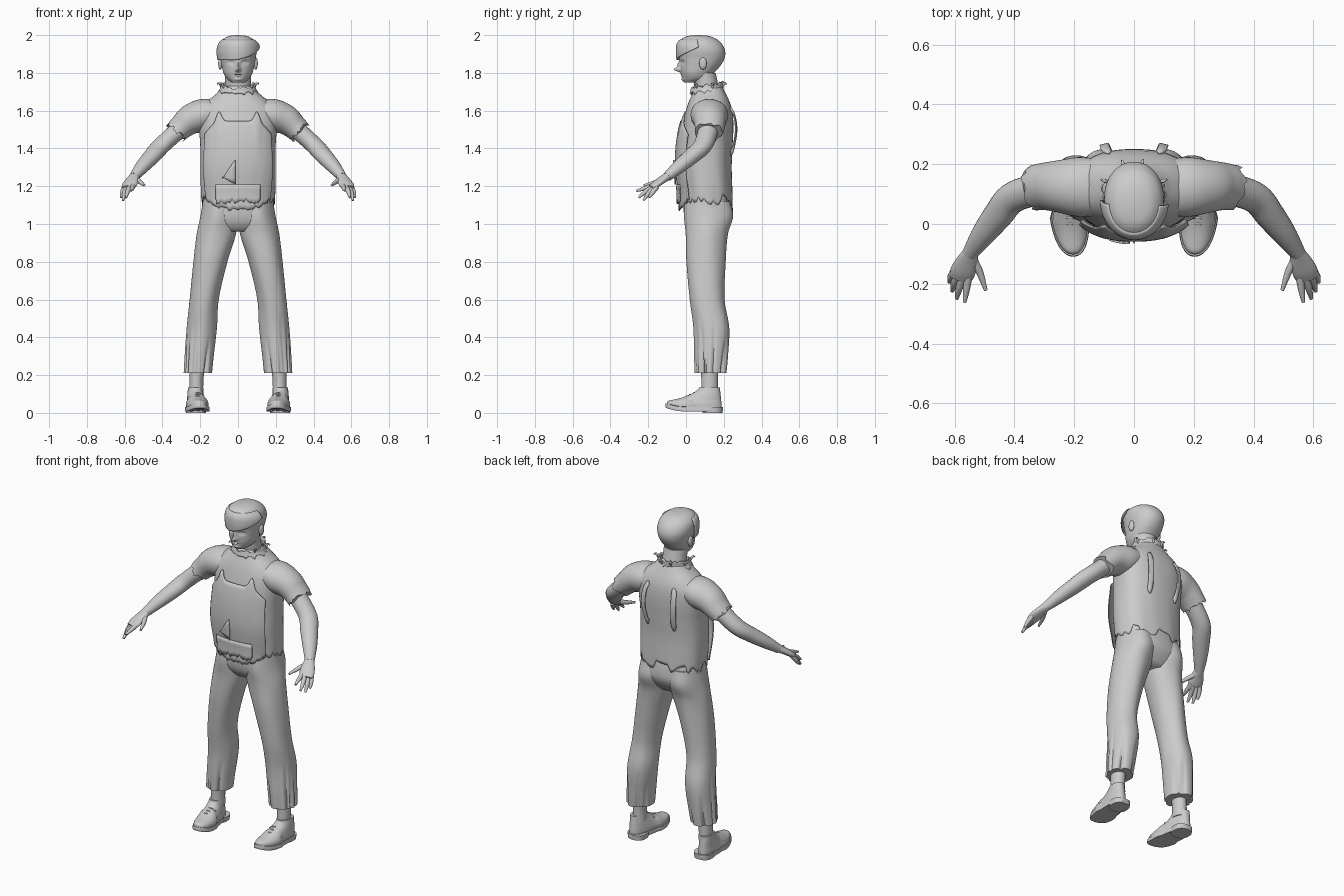
import bpy, bmesh, random
from math import sin, cos, pi, radians, exp
from mathutils import Vector

random.seed(4)
cube = bpy.data.objects.get("Cube")
if cube:
    bpy.data.objects.remove(cube)

mat = bpy.data.materials.new("pale_grey")
mat.use_nodes = True
mat.diffuse_color = (0.6, 0.6, 0.6, 1)
mat.node_tree.nodes["Principled BSDF"].inputs["Base Color"].default_value = (0.6, 0.6, 0.6, 1)


def curve(keys, t):
    """Smooth interpolation through keys (t, values...)."""
    n = len(keys) - 1
    t = min(max(t, keys[0][0]), keys[n][0])
    i = next(k for k in range(n) if t <= keys[k + 1][0])
    a, b = keys[i], keys[i + 1]
    p, q = keys[max(i - 1, 0)], keys[min(i + 2, n)]
    h = b[0] - a[0]
    s = (t - a[0]) / h
    out = []
    for j in range(1, len(a)):
        m0 = (b[j] - p[j]) / (b[0] - p[0]) * h
        m1 = (q[j] - a[j]) / (q[0] - a[0]) * h
        out.append((2*s**3 - 3*s*s + 1) * a[j] + (s**3 - 2*s*s + s) * m0
                   + (3*s*s - 2*s**3) * b[j] + (s**3 - s*s) * m1)
    return out


def spow(v, e):
    return (1 if v >= 0 else -1) * abs(v) ** e


def finish(name, rows, closed, caps, thick=0, angle=50):
    """Skin rows of points into a smooth-shaded object."""
    bm = bmesh.new()
    grid = [[bm.verts.new(p) for p in row] for row in rows]
    n = len(grid[0])
    for r0, r1 in zip(grid, grid[1:]):
        for i in range(n if closed else n - 1):
            k = (i + 1) % n
            bm.faces.new((r0[i], r0[k], r1[k], r1[i]))
    if caps:
        bm.faces.new(grid[0])
        bm.faces.new(grid[-1])
    bmesh.ops.recalc_face_normals(bm, faces=bm.faces)
    me = bpy.data.meshes.new(name)
    bm.to_mesh(me)
    bm.free()
    me.materials.append(mat)
    ob = bpy.data.objects.new(name, me)
    bpy.context.collection.objects.link(ob)
    if thick:
        mod = ob.modifiers.new("thickness", "SOLIDIFY")
        mod.thickness = thick
        mod.offset = 0
    bpy.ops.object.select_all(action="DESELECT")
    ob.select_set(True)
    bpy.context.view_layer.objects.active = ob
    bpy.ops.object.shade_smooth_by_angle(angle=radians(angle))
    return ob


def shell(name, prof, lo, hi, arc=(0, 360), off=lambda v: 0, segs=48, rows=24,
          e=1.0, s=1, tweak=None, caps=True, thick=0):
    """Skin around a stack of sections (z, cx, cy, rx, ry); lo and hi may vary with u in -1..1."""
    closed = arc[1] - arc[0] == 360
    count = segs if closed else segs + 1
    lows = [lo(2 * i / segs - 1) if callable(lo) else lo for i in range(count)]
    highs = [hi(2 * i / segs - 1) if callable(hi) else hi for i in range(count)]
    grid = []
    for r in range(rows + 1):
        v, row = r / rows, []
        for i in range(count):
            a = radians(arc[0] + (arc[1] - arc[0]) * i / segs)
            z = lows[i] + (highs[i] - lows[i]) * v
            cx, cy, rx, ry = curve(prof, z)
            d = off(v)
            p = Vector((s * (cx + (rx + d) * spow(cos(a), e)), cy + (ry + d) * spow(sin(a), e), z))
            row.append(tweak(p, a, v, Vector((s * cx, cy, z))) if tweak else p)
        grid.append(row)
    return finish(name, grid, closed, closed and caps, thick)


def tube(name, path, s=1, segs=20, steps=5, jag=0):
    """Tube along points (x, y, z, horizontal radius, other radius)."""
    keys = [(i, *p) for i, p in enumerate(path)]
    total = (len(path) - 1) * steps
    pts = [curve(keys, i / steps) for i in range(total + 1)]
    grid = []
    for i, p in enumerate(pts):
        t = (Vector(pts[min(i + 1, total)][:3]) - Vector(pts[max(i - 1, 0)][:3])).normalized()
        u = t.cross(Vector((0, 0, 1))).normalized()
        w = u.cross(t)
        row = []
        for k in range(segs):
            a = 2 * pi * k / segs
            q = Vector(p[:3]) + u * p[3] * cos(a) + w * p[4] * sin(a)
            if i == total:
                q += t * random.uniform(-jag, jag)
            row.append((s * q.x, q.y, q.z))
        grid.append(row)
    return finish(name, grid, True, True)


def ball(name, loc, size):
    prof = [(loc[2] + size[2] * sin(b), loc[0], loc[1], size[0] * cos(b), size[1] * cos(b))
            for b in [pi * (k / 10 - 0.5) * 0.98 for k in range(11)]]
    return shell(name, prof, prof[0][0], prof[-1][0], segs=16, rows=12)


# Head with sculpted face
HEAD = [(1.75, 0, .03, .035, .04), (1.77, 0, .055, .06, .073), (1.80, 0, .062, .077, .087),
        (1.84, 0, .077, .087, .107), (1.88, 0, .085, .094, .12), (1.92, 0, .083, .1, .123),
        (1.96, 0, .073, .093, .112), (1.985, 0, .068, .07, .083), (1.996, 0, .066, .044, .052),
        (2.0, 0, .065, .01, .012)]
# bumps: x, z, width, height, push along y
FACE = [(0, 1.817, .011, .011, -.034), (0, 1.84, .009, .02, -.016), (.037, 1.855, .017, .011, .012),
        (-.037, 1.855, .017, .011, .012), (.037, 1.853, .009, .006, -.006), (-.037, 1.853, .009, .006, -.006),
        (0, 1.793, .018, .004, -.006), (0, 1.784, .016, .004, -.006), (0, 1.788, .022, .002, .006),
        (0, 1.765, .02, .008, -.008)]


def sculpt(p, a, v, c):
    if p.y < c.y:
        p.y += sum(d * exp(-((p.x - x) / w) ** 2 - ((p.z - z) / h) ** 2) for x, z, w, h, d in FACE)
    return p


shell("head", HEAD, 1.75, 2.0, segs=96, rows=70, tweak=sculpt, e=.95)
shell("hair_fringe", HEAD, lambda u: 1.868 + .06 * max(0, u + .1) ** 1.5, 1.975, (-178, -5),
      lambda v: .013 * (1 - v ** 2) + .001, segs=40, rows=14, thick=.006)
NECK = [(1.66, 0, .12, .085, .08), (1.72, 0, .11, .07, .066), (1.80, 0, .095, .068, .062)]
shell("neck", NECK, 1.66, 1.80, segs=32, rows=8)
for s, side in ((1, "left"), (-1, "right")):
    ball(side + "_ear", (s * .094, .09, 1.85), (.011, .02, .033))

# Shirt body with a torn hem
TORSO = [(1.05, 0, .112, .19, .137), (1.15, 0, .113, .195, .132), (1.3, 0, .105, .197, .135),
         (1.42, 0, .108, .198, .137), (1.52, 0, .115, .205, .134), (1.6, 0, .122, .2, .121),
         (1.65, 0, .123, .16, .105), (1.69, 0, .122, .11, .086), (1.73, 0, .115, .078, .073)]


def folds(p, a, v, c):
    k = 1 - .02 * max(0, sin(7 * a + 5 * p.z)) * (1 - v) ** 2
    return c + (p - c) * k


shell("shirt", TORSO, lambda u: 1.13 + random.uniform(-.035, .03), 1.73, segs=64, rows=32,
      e=.85, tweak=folds, caps=False, thick=.004)


# Loose front panel with two top points and a pocket
def panel_top(u):
    return 1.545 + .05 * exp(-((abs(u) - .45) / .1) ** 2) - .14 * max(0, abs(u) - .5)


shell("front_panel", TORSO, lambda u: 1.075 + .06 * u * u + random.uniform(-.008, .008), panel_top,
      (-142, -38), lambda v: .014 + .012 * sin(pi * v), segs=40, rows=20, e=.85, thick=.005)
shell("pocket", TORSO, lambda u: 1.12 + random.uniform(-.015, .01), 1.21,
      (-118, -62), lambda v: .028, segs=20, rows=4, e=.85, thick=.006)
shell("torn_patch", TORSO, lambda u: 1.23 - .02 * u, lambda u: 1.29 + .05 * u,
      (-107, -92), lambda v: .034, segs=4, rows=4, e=.85, thick=.006)
for s, side in ((1, "left"), (-1, "right")):
    mid = 90 - s * 22
    shell(side + "_back_strip", TORSO, lambda u: 1.36 + .03 * u * u, lambda u: 1.62 - .02 * u * u,
          (mid - 4, mid + 4), lambda v: .005 + .022 * sin(pi * v) ** .6, segs=6, rows=16, e=.85, thick=.006)

# Frayed collar with loose threads
COLLAR = [(1.69, 0, .113, .108, .09), (1.72, 0, .112, .09, .082), (1.76, 0, .115, .09, .082)]
shell("collar", COLLAR, lambda u: 1.70 - .012 * sin(u * pi) + random.uniform(-.01, .01),
      lambda u: 1.735 - .015 * sin(u * pi) + random.uniform(-.008, .008),
      segs=40, rows=5, caps=False, thick=.008)
for i, a in enumerate((20, 75, 110, 160, 215, 320)):
    x, y = cos(radians(a)), sin(radians(a))
    tube("collar_thread_%d" % i, [(.09 * x, .112 + .08 * y, 1.72, .006, .006),
                                  (.105 * x, .112 + .095 * y, 1.745, .006, .006),
                                  (.118 * x, .112 + .108 * y, 1.74, .003, .003)], segs=8, steps=3)

# Hips under the shirt
HIPS = [(.95, 0, .11, .1, .07), (1.0, 0, .112, .185, .11), (1.06, 0, .118, .192, .13), (1.2, 0, .11, .18, .12)]
shell("hips", HIPS, .96, 1.2, rows=14, e=.9)

LEG = [(.21, .212, .13, .075, .084), (.3, .205, .133, .077, .09), (.45, .192, .135, .08, .095),
       (.6, .18, .112, .077, .092), (.8, .146, .105, .09, .104), (.95, .113, .11, .104, .112),
       (1.04, .1, .12, .098, .13), (1.12, .095, .115, .09, .12)]
dents = [(random.uniform(0, 2 * pi), random.uniform(.08, .15), random.uniform(.15, .38)) for _ in range(13)]


def tatters(p, a, v, c):
    k = 1 + .012 * sin(5 * a + 8 * p.z)
    for da, w, top in dents:
        d = (a - da + pi) % (2 * pi) - pi
        k -= .13 * exp(-(d / w) ** 2) * max(0, 1 - v / top)
    return c + (p - c) * k


# Shoe sections from sole to ankle opening
SOLE = [(0, .218, .045, .06, .145), (.012, .218, .043, .066, .152), (.032, .218, .043, .064, .15)]
UPPER = [(.025, .218, .043, .06, .146), (.05, .218, .047, .06, .141), (.07, .218, .068, .055, .118),
         (.09, .219, .094, .05, .09), (.115, .22, .117, .044, .064), (.135, .22, .125, .041, .054)]
ANKLE = [(.1, .22, .125, .037, .045), (.18, .22, .125, .037, .044), (.4, .2, .125, .05, .055)]


def toe_lift(p, a, v, c):
    if p.y < -.01:
        p.z += .02 * ((-.01 - p.y) / .1) ** 2
    p.x = c.x + (p.x - c.x) * (1 if p.y < .03 else .86)
    p.x -= (1 if c.x > 0 else -1) * .1 * (.04 - p.y)
    return p


for s, side in ((1, "left"), (-1, "right")):
    # Trouser leg, ankle and shoe
    shell(side + "_trouser_leg", LEG, .21, 1.12, segs=80, rows=50, s=s, tweak=tatters)
    shell(side + "_ankle", ANKLE, .1, .4, segs=24, rows=8, s=s)
    shell(side + "_shoe_sole", SOLE, .008, .032, rows=4, s=s, tweak=toe_lift, e=.9)
    shell(side + "_shoe_upper", UPPER, .025, .135, rows=16, s=s, tweak=toe_lift, e=.9)
    HEEL = [(0, .222, .14, .052, .053), (.03, .222, .142, .055, .053)]
    shell(side + "_shoe_heel", HEEL, 0, .03, segs=32, rows=2, s=s, e=.8)
    for i in range(3):
        y, z = .0 + .02 * i, .082 + .01 * i
        tube("%s_lace_%d" % (side, i), [(.18, y + .006, z - .012, .004, .004), (.214, y, z + .006, .004, .004),
                                        (.248, y + .006, z - .012, .004, .004)], s, 8, 4)
    # Sleeve and bare arm
    tube(side + "_sleeve", [(.09, .123, 1.6, .09, .06), (.18, .124, 1.578, .1, .085), (.25, .126, 1.553, .088, .08),
                            (.295, .126, 1.518, .08, .068), (.328, .122, 1.487, .076, .062)], s, 32, 5, .014)
    tube(side + "_arm", [(.26, .125, 1.545, .055, .05), (.34, .112, 1.475, .053, .047), (.41, .085, 1.41, .052, .045),
                         (.455, .03, 1.36, .049, .042), (.505, -.035, 1.305, .04, .036),
                         (.55, -.1, 1.25, .026, .025)], s, 24, 5)
    # Hand
    tube(side + "_palm", [(.545, -.092, 1.257, .025, .023), (.558, -.125, 1.235, .036, .02),
                          (.573, -.16, 1.21, .042, .018), (.582, -.185, 1.192, .036, .013)], s, 20, 4)
    fingers = {"thumb": ((.535, -.125, 1.235), (.515, -.165, 1.22), (.496, -.222, 1.205)),
               "index_finger": ((.553, -.165, 1.208), (.56, -.215, 1.19), (.567, -.262, 1.175)),
               "middle_finger": ((.57, -.17, 1.2), (.585, -.215, 1.17), (.593, -.25, 1.14)),
               "ring_finger": ((.587, -.165, 1.196), (.602, -.2, 1.16), (.608, -.225, 1.125)),
               "little_finger": ((.6, -.155, 1.198), (.613, -.178, 1.165), (.618, -.195, 1.14))}
    for finger, pts in fingers.items():
        radii = (.014, .012, .006)
        tube(side + "_" + finger, [(*p, r, r) for p, r in zip(pts, radii)], s, 10, 4)
